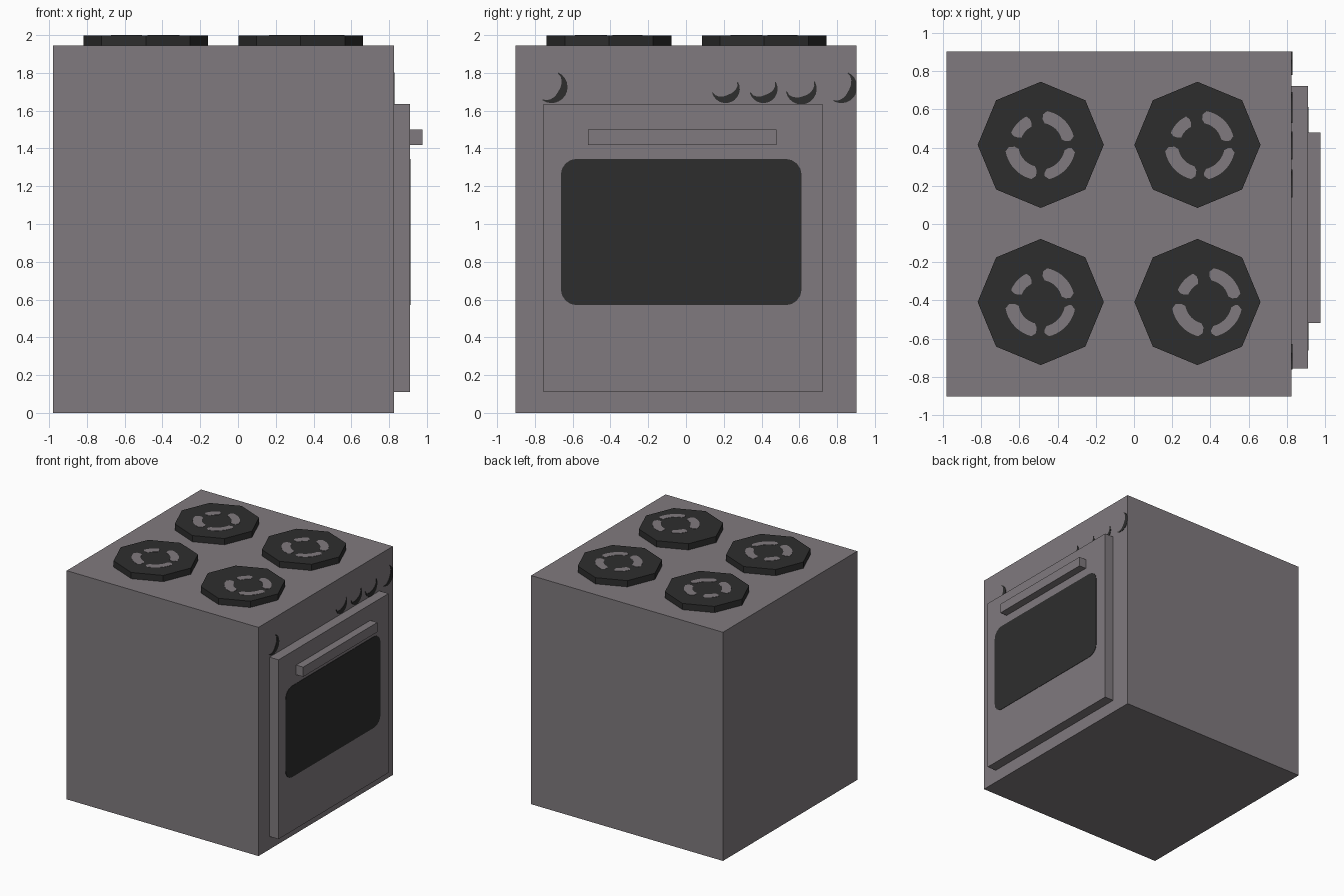
import bpy, bmesh, math
from mathutils import Vector

if "Cube" in bpy.data.objects:
    bpy.data.objects.remove(bpy.data.objects["Cube"])


def material(name, rgb):
    m = bpy.data.materials.new(name)
    m.diffuse_color = (*rgb, 1)
    m.use_nodes = True
    m.node_tree.nodes["Principled BSDF"].inputs["Base Color"].default_value = m.diffuse_color
    return m


GREY = material("warm_grey", (0.216, 0.195, 0.209))
DARK = material("charcoal", (0.027, 0.027, 0.027))


def finish(name, bm, mat):
    bmesh.ops.recalc_face_normals(bm, faces=bm.faces)
    me = bpy.data.meshes.new(name)
    bm.to_mesh(me)
    bm.free()
    me.materials.append(mat)
    ob = bpy.data.objects.new(name, me)
    bpy.context.collection.objects.link(ob)
    return ob


def box(name, lo, hi, mat):
    bm = bmesh.new()
    bmesh.ops.create_cube(bm, size=1)
    for v in bm.verts:
        v.co = [a + (c + 0.5) * (b - a) for a, b, c in zip(lo, hi, v.co)]
    return finish(name, bm, mat)


def plate(name, pts, base, thick, side, mat):
    """Extrude a 2D outline; side 'x' lies on the door side, 'z' on the hob."""
    bm = bmesh.new()
    if side == 'x':
        vs = [bm.verts.new((base, u, v)) for u, v in pts]
        push = Vector((thick, 0, 0))
    else:
        vs = [bm.verts.new((u, v, base)) for u, v in pts]
        push = Vector((0, 0, thick))
    face = bm.faces.new(vs)
    ext = bmesh.ops.extrude_face_region(bm, geom=[face], use_keep_orig=True)
    bmesh.ops.translate(bm, vec=push, verts=[g for g in ext["geom"]
                                             if isinstance(g, bmesh.types.BMVert)])
    return finish(name, bm, mat)


def arc(cx, cy, r0, r1, a0, a1, taper=False, n=12):
    """Outline of a ring segment, or of a crescent when tapered."""
    outer, inner = [], []
    for i in range(n + 1):
        t = i / n
        a = math.radians(a0 + (a1 - a0) * t)
        w = (r1 - r0) * (max(0.12, math.sin(math.pi * t)) if taper else 1)
        # round the ends of plain segments
        e = 0.02 if not taper and i in (0, n) else 0
        for lst, r in ((outer, r1 - e), (inner, r1 - w + e)):
            lst.append((cx + r * math.cos(a), cy + r * math.sin(a)))
    return outer + inner[::-1]


# Cabinet, oven door and handle
box("cabinet", (-0.98, -0.903, 0), (0.825, 0.903, 1.945), GREY)
box("oven_door", (0.825, -0.755, 0.11), (0.91, 0.722, 1.635), GREY)
box("door_handle", (0.91, -0.518, 1.418), (0.976, 0.478, 1.5), GREY)

# Dark oven window with rounded corners
y0, y1, z0, z1, rad = -0.663, 0.612, 0.57, 1.345, 0.085
window = []
for cy, cz, start in ((y1 - rad, z1 - rad, 0), (y0 + rad, z1 - rad, 90),
                      (y0 + rad, z0 + rad, 180), (y1 - rad, z0 + rad, 270)):
    for k in range(5):
        a = math.radians(start + 22.5 * k)
        window.append((cy + rad * math.cos(a), cz + rad * math.sin(a)))
plate("oven_window", window, 0.909, 0.004, 'x', DARK)

# Painted knob crescents above the door
for i, (cy, cz, r, a0, a1) in enumerate((
        (-0.712, 1.725, 0.085, -125, 65), (0.21, 1.715, 0.075, -165, 30),
        (0.41, 1.715, 0.075, -165, 30), (0.61, 1.715, 0.082, -170, 30),
        (0.822, 1.725, 0.085, -120, 65))):
    pts = [(min(u, 0.903), v) for u, v in arc(cy, cz, r - 0.042, r, a0, a1, True)]
    plate(f"knob_mark_{i + 1}", pts, 0.824, 0.004, 'x', DARK)

# Octagonal burners with broken grey rings
for i, (cx, cy, ring_x) in enumerate(((-0.488, 0.414, -0.49), (0.332, 0.414, 0.345),
                                      (-0.488, -0.408, -0.49), (0.332, -0.408, 0.382))):
    octagon = [(cx + 0.33 * math.cos(k * math.pi / 4),
                cy + 0.33 * math.sin(k * math.pi / 4)) for k in range(8)]
    plate(f"burner_{i + 1}", octagon, 1.945, 0.053, 'z', DARK)
    for j, (r0, r1, a0, a1) in enumerate(((0.115, 0.18, 8, 85), (0.105, 0.165, 112, 162),
                                          (0.115, 0.185, 184, 262), (0.13, 0.185, 278, 354))):
        plate(f"burner_{i + 1}_ring_{j + 1}", arc(ring_x, cy, r0, r1, a0, a1),
              1.997, 0.003, 'z', GREY)
